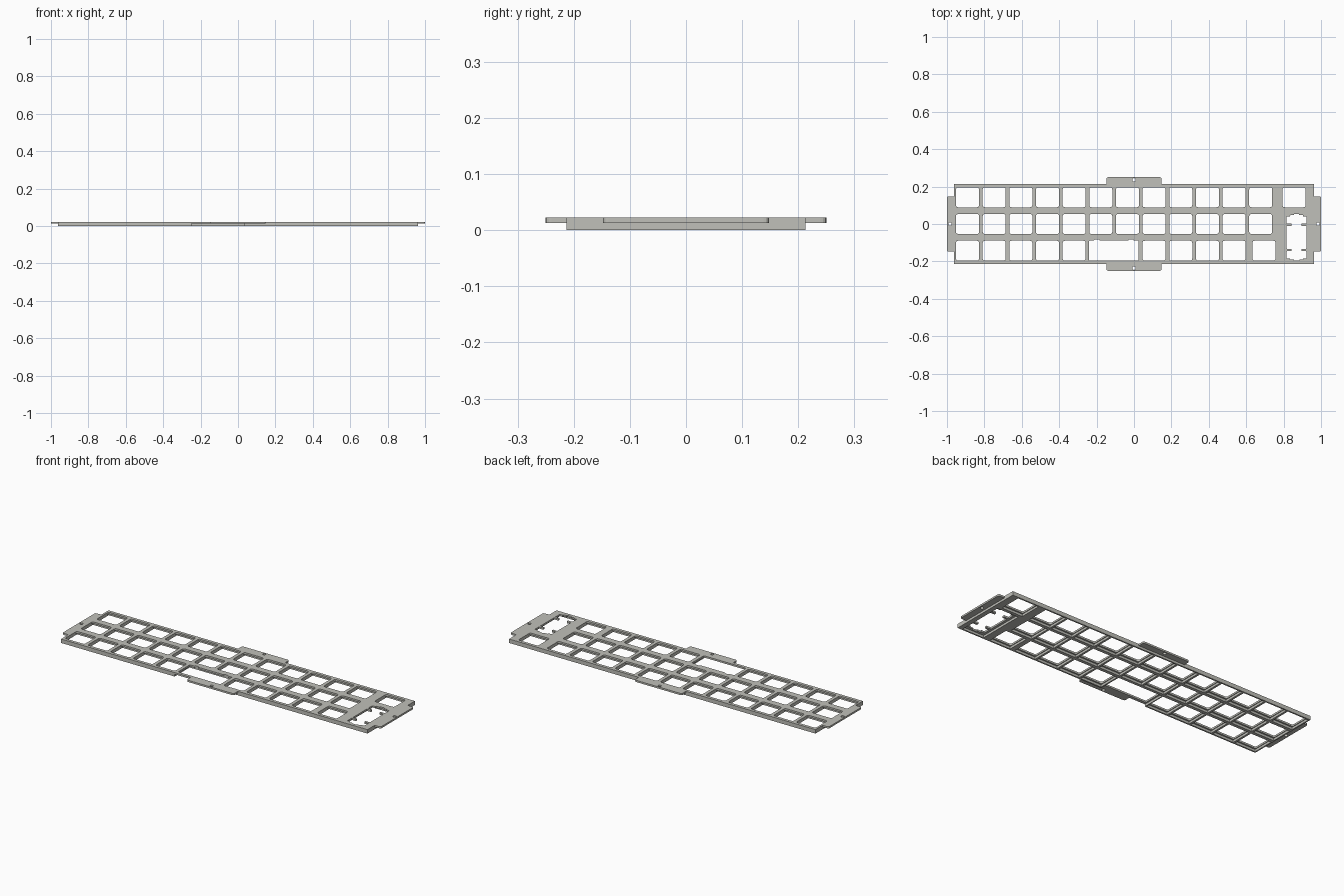
import bpy, bmesh, math
from mathutils import Vector

if "Cube" in bpy.data.objects:
    bpy.data.objects.remove(bpy.data.objects["Cube"])

TOP, STEP = 0.0225, 0.0125          # plate top, underside of the thin layer
BX, BY = 0.963, 0.213               # half size of the main body
PITCH, KW, KH = 0.1425, 0.123, 0.106

metal = bpy.data.materials.new("light warm grey")
metal.diffuse_color = (0.53, 0.53, 0.49, 1)
metal.use_nodes = True
metal.node_tree.nodes["Principled BSDF"].inputs["Base Color"].default_value = metal.diffuse_color


def rounded(points, radius, seg=4):
    """Round polygon corners; radius is a number or a rule per point."""
    out = []
    for i, p in enumerate(points):
        p = Vector(p)
        r = radius(p) if callable(radius) else radius
        if r == 0:
            out.append(p)
            continue
        a = p + (Vector(points[i - 1]) - p).normalized() * r
        b = p + (Vector(points[(i + 1) % len(points)]) - p).normalized() * r
        for k in range(seg + 1):
            t = k / seg
            out.append(a * (1 - t) ** 2 + p * 2 * t * (1 - t) + b * t * t)
    return out


def rect(x0, x1, y0, y1):
    return [(x0, y0), (x1, y0), (x1, y1), (x0, y1)]


def centred(cx, cy, w, h):
    return rect(cx - w / 2, cx + w / 2, cy - h / 2, cy + h / 2)


def prisms(name, shapes, z0, z1):
    """One object holding a straight prism for every outline."""
    bm = bmesh.new()
    for shape in shapes:
        face = bm.faces.new([bm.verts.new((p[0], p[1], z0)) for p in shape])
        ext = bmesh.ops.extrude_face_region(bm, geom=[face])["geom"]
        bmesh.ops.translate(bm, vec=(0, 0, z1 - z0),
                            verts=[v for v in ext if isinstance(v, bmesh.types.BMVert)])
    bmesh.ops.recalc_face_normals(bm, faces=bm.faces)
    me = bpy.data.meshes.new(name)
    bm.to_mesh(me)
    bm.free()
    me.materials.append(metal)
    ob = bpy.data.objects.new(name, me)
    bpy.context.collection.objects.link(ob)
    return ob


# Plate outline with a tab on each side
T = 0.148
outline = [(-BX, -BY), (-T, -BY), (-T, -0.25), (T, -0.25), (T, -BY), (BX, -BY),
           (BX, -T), (1, -T), (1, T), (BX, T), (BX, BY), (T, BY), (T, 0.25),
           (-T, 0.25), (-T, BY), (-BX, BY), (-BX, T), (-1, T), (-1, -T), (-BX, -T)]
tab_corner = lambda p: 0.01 if abs(p.x) > 0.99 or abs(p.y) > 0.24 else 0
plate = prisms("key_plate", [rounded(outline, tab_corner)], 0, TOP)

# Key positions
cols = [-0.89 + PITCH * i for i in range(12)]
keys = [(x, PITCH) for x in cols + [0.856]] + [(x, 0) for x in cols]
keys += [(x, -PITCH) for x in cols[:5] + cols[7:11] + [0.695]]
openings = [rounded(centred(x, y, KW, KH), 0.012) for x, y in keys]
recesses = [centred(x, y, KW + 0.008, KH + 0.018) for x, y in keys]

# Wide bar opening with two small bumps, its recess breaking the front edge
y0, y1, y2 = -PITCH - KH / 2, -PITCH + KH / 2, -PITCH + KH / 2 + 0.007
bar = [(-0.24, y0), (0.025, y0), (0.025, y1)]
for bx in (-0.016, -0.199):
    bar += [(bx + 0.016, y1), (bx + 0.01, y2), (bx - 0.01, y2), (bx - 0.016, y1)]
bar += [(-0.24, y1)]
openings.append(rounded(bar, lambda p: 0.012 if p.x in (-0.24, 0.025) or p.y == y0 else 0.003))
recesses.append(rect(-0.249, 0.034, -0.3, y2 + 0.004))

# Tall opening with teeth, mirrored in both directions
quarter = [(0.053, 0.0615), (0.026, 0.0615), (0.026, 0.074), (0.053, 0.074),
           (0.053, 0.112), (0.034, 0.112), (0.034, 0.119), (0.014, 0.119), (0.014, 0.125)]
half = quarter + [(-x, y) for x, y in reversed(quarter)]
full = half + [(-x, -y) for x, y in half]
openings.append(rounded([(x + 0.869, y - PITCH / 2) for x, y in full], 0.0025, 2))
recesses.append(centred(0.869, -PITCH / 2, 0.134, 0.267))

# Screw holes in the tabs
for hx, hy in ((0, 0.236), (0, -0.236), (-0.984, 0), (0.984, 0)):
    openings.append([(hx + 0.009 * math.cos(a * math.pi / 8),
                      hy + 0.009 * math.sin(a * math.pi / 8)) for a in range(16)])

# Space under the thin tabs
under = [rect(-0.4, 0.4, BY, 0.4), rect(-0.4, 0.4, -0.4, -BY),
         rect(BX, 1.2, -0.2, 0.2), rect(-1.2, -BX, -0.2, 0.2)]

cutters = [prisms("tab_undercut_cutter", under, -0.02, STEP),
           prisms("recess_cutter", recesses, -0.02, STEP),
           prisms("opening_cutter", openings, -0.03, 0.05)]
for c in cutters:
    c.hide_render = True
    c.hide_viewport = True
    m = plate.modifiers.new(c.name, 'BOOLEAN')
    m.operation = 'DIFFERENCE'
    m.solver = 'EXACT'
    m.object = c
